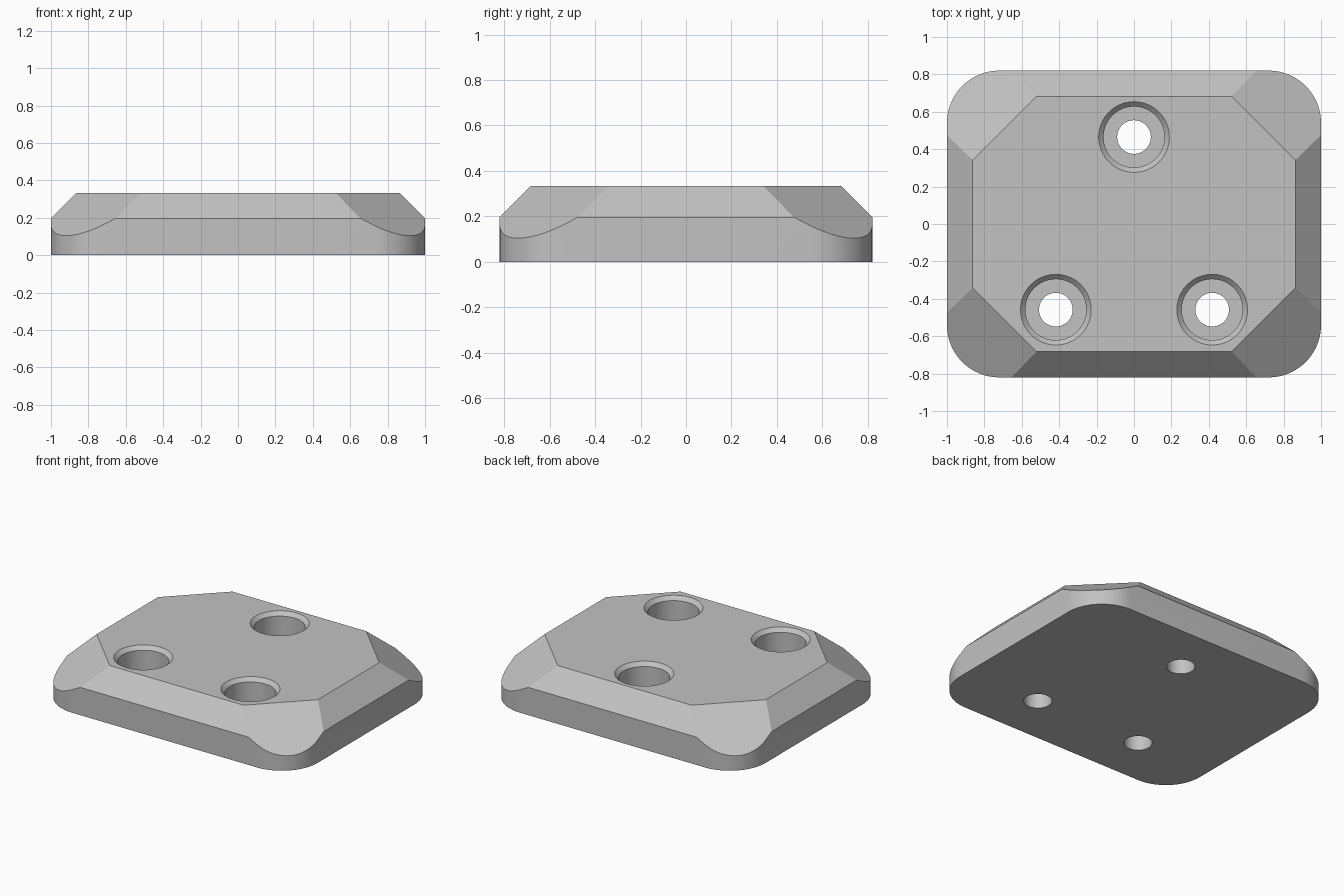
import bpy, bmesh
from math import sin, cos, pi, radians
from mathutils import Vector

old = bpy.data.objects.get("Cube")
if old:
    bpy.data.objects.remove(old, do_unlink=True)

HX, HY, H = 1.0, 0.82, 0.333   # half width, half depth, height
R = 0.28                       # corner radius
BEVEL = 0.137                  # top chamfer
CORNER = 1.205                 # x + y where the corner slopes start on top
SEG = 20

grey = bpy.data.materials.new("plain grey")
grey.use_nodes = True
colour = (0.54, 0.54, 0.54, 1)
grey.diffuse_color = colour
grey.node_tree.nodes["Principled BSDF"].inputs["Base Color"].default_value = colour


def make_object(name, bm):
    bmesh.ops.recalc_face_normals(bm, faces=bm.faces)
    mesh = bpy.data.meshes.new(name)
    bm.to_mesh(mesh)
    bm.free()
    mesh.materials.append(grey)
    obj = bpy.data.objects.new(name, mesh)
    bpy.context.collection.objects.link(obj)
    return obj


def slice_off(bm, point, normal):
    geom = bm.verts[:] + bm.edges[:] + bm.faces[:]
    cut = bmesh.ops.bisect_plane(bm, geom=geom, plane_co=point,
                                 plane_no=normal, clear_outer=True)
    edges = [e for e in cut["geom_cut"] if isinstance(e, bmesh.types.BMEdge)]
    bmesh.ops.contextual_create(bm, geom=edges)


# Rounded rectangular block
bm = bmesh.new()
outline = []
for q, (sx, sy) in enumerate(((1, 1), (-1, 1), (-1, -1), (1, -1))):
    for i in range(SEG + 1):
        a = (q + i / SEG) * pi / 2
        outline.append(bm.verts.new((sx * (HX - R) + R * cos(a),
                                     sy * (HY - R) + R * sin(a), 0)))
base = bm.faces.new(outline)
top = bmesh.ops.extrude_face_region(bm, geom=[base])["geom"]
bmesh.ops.translate(bm, vec=(0, 0, H),
                    verts=[v for v in top if isinstance(v, bmesh.types.BMVert)])

# Chamfers along the four sides, then the shallower corner slopes
for s in (-1, 1):
    slice_off(bm, Vector((s * (HX - BEVEL), 0, H)), Vector((s, 0, 1)))
    slice_off(bm, Vector((0, s * (HY - BEVEL), H)), Vector((0, s, 1)))
for sx in (-1, 1):
    for sy in (-1, 1):
        slice_off(bm, Vector((sx * CORNER / 2, sy * CORNER / 2, H)),
                  Vector((sx, sy, 1.97)))
plate = make_object("mounting_plate", bm)

# Stepped screw holes: through hole, counterbore, flared rim
PROFILE = ((0.09, -0.1), (0.09, 0.13), (0.163, 0.13),
           (0.163, H - 0.026), (0.189, H), (0.189, H + 0.1))
bm = bmesh.new()
N = 64
for cx, cy in ((0, 0.465), (-0.418, -0.458), (0.418, -0.458)):
    rings = [[bm.verts.new((cx + r * cos(2 * pi * i / N),
                            cy + r * sin(2 * pi * i / N), z)) for i in range(N)]
             for r, z in PROFILE]
    for lo, hi in zip(rings, rings[1:]):
        for i in range(N):
            j = (i + 1) % N
            bm.faces.new((lo[i], lo[j], hi[j], hi[i]))
    bm.faces.new(rings[0])
    bm.faces.new(rings[-1])
cutter = make_object("screw_hole_cutter", bm)
cutter.hide_render = True

mod = plate.modifiers.new("screw holes", "BOOLEAN")
mod.operation = "DIFFERENCE"
mod.solver = "EXACT"
mod.object = cutter
bpy.context.view_layer.objects.active = plate
plate.select_set(True)
cutter.select_set(False)
bpy.ops.object.modifier_apply(modifier=mod.name)
bpy.data.objects.remove(cutter, do_unlink=True)

bpy.ops.object.shade_smooth_by_angle(angle=radians(25))
